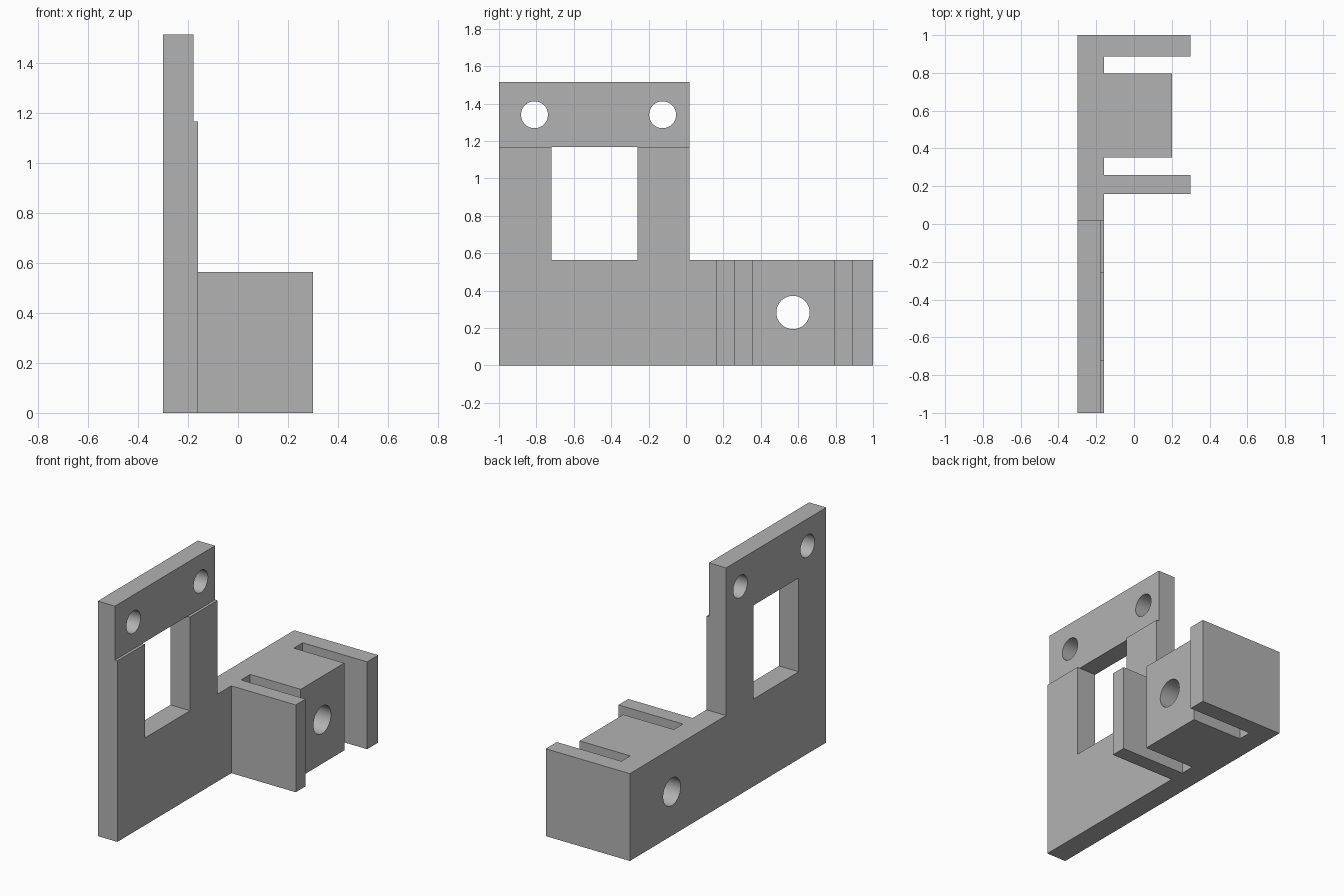
import bpy, bmesh, math
from mathutils import Matrix, Vector

if "Cube" in bpy.data.objects:
    bpy.data.objects.remove(bpy.data.objects["Cube"])

HEIGHT, BASE_TOP, WINDOW_TOP = 1.515, 0.563, 1.167
BACK, FACE, ARM_TIP, BLOCK_TIP = -0.3, -0.16, 0.3, 0.2
WALL_END = 0.02

grey = bpy.data.materials.new("plain grey")
grey.use_nodes = True
colour = (0.45, 0.45, 0.45, 1)
grey.diffuse_color = colour
grey.node_tree.nodes["Principled BSDF"].inputs["Base Color"].default_value = colour


def add_object(name, bm):
    bmesh.ops.recalc_face_normals(bm, faces=bm.faces)
    mesh = bpy.data.meshes.new(name)
    bm.to_mesh(mesh)
    bm.free()
    mesh.materials.append(grey)
    obj = bpy.data.objects.new(name, mesh)
    bpy.context.collection.objects.link(obj)
    return obj


def box_cutter(name, low, high):
    low, high = Vector(low), Vector(high)
    bm = bmesh.new()
    bmesh.ops.create_cube(bm, size=1, matrix=Matrix.Translation((low + high) / 2)
                          @ Matrix.Diagonal((high - low).to_4d()))
    return add_object(name, bm)


def hole_cutter(name, y, z, radius):
    bm = bmesh.new()
    bmesh.ops.create_cone(bm, cap_ends=True, segments=48, radius1=radius,
                          radius2=radius, depth=2,
                          matrix=Matrix.Translation((0, y, z))
                          @ Matrix.Rotation(math.pi / 2, 4, "Y"))
    return add_object(name, bm)


# Plan outline: back plate with two arms either side of a block
outline = [(BACK, 1), (BACK, -1), (FACE, -1)]
for start, end, tip in ((0.16, 0.26, ARM_TIP), (0.353, 0.797, BLOCK_TIP),
                        (0.887, 1, ARM_TIP)):
    outline += [(FACE, start), (tip, start), (tip, end)]
    if end < 1:
        outline.append((FACE, end))

bm = bmesh.new()
floor = bm.faces.new([bm.verts.new((x, y, 0)) for x, y in outline])
extruded = bmesh.ops.extrude_face_region(bm, geom=[floor])["geom"]
bmesh.ops.translate(bm, vec=(0, 0, HEIGHT),
                    verts=[v for v in extruded if isinstance(v, bmesh.types.BMVert)])
bracket = add_object("mounting_bracket", bm)

# Low clamp end, window, thinner top bar and screw holes
cutters = [
    box_cutter("clamp_top_cutter", (-1, WALL_END, BASE_TOP), (1, 2, 2)),
    box_cutter("window_cutter", (-1, -0.72, BASE_TOP), (1, -0.26, WINDOW_TOP)),
    box_cutter("top_bar_step_cutter", (-0.178, -2, WINDOW_TOP), (1, 1.5, 2)),
    hole_cutter("front_screw_cutter", -0.81, 1.34, 0.072),
    hole_cutter("back_screw_cutter", -0.125, 1.34, 0.072),
    hole_cutter("block_hole_cutter", 0.572, 0.283, 0.089),
]
bpy.context.view_layer.objects.active = bracket
for cutter in cutters:
    cutter.hide_render = True
    cut = bracket.modifiers.new(cutter.name, "BOOLEAN")
    cut.operation, cut.solver, cut.object = "DIFFERENCE", "EXACT", cutter
    bpy.ops.object.modifier_apply(modifier=cut.name)
    bpy.data.objects.remove(cutter)

# Smooth hole walls, crisp edges elsewhere
bpy.ops.object.select_all(action="DESELECT")
bracket.select_set(True)
bpy.ops.object.shade_smooth_by_angle(angle=math.radians(30))
